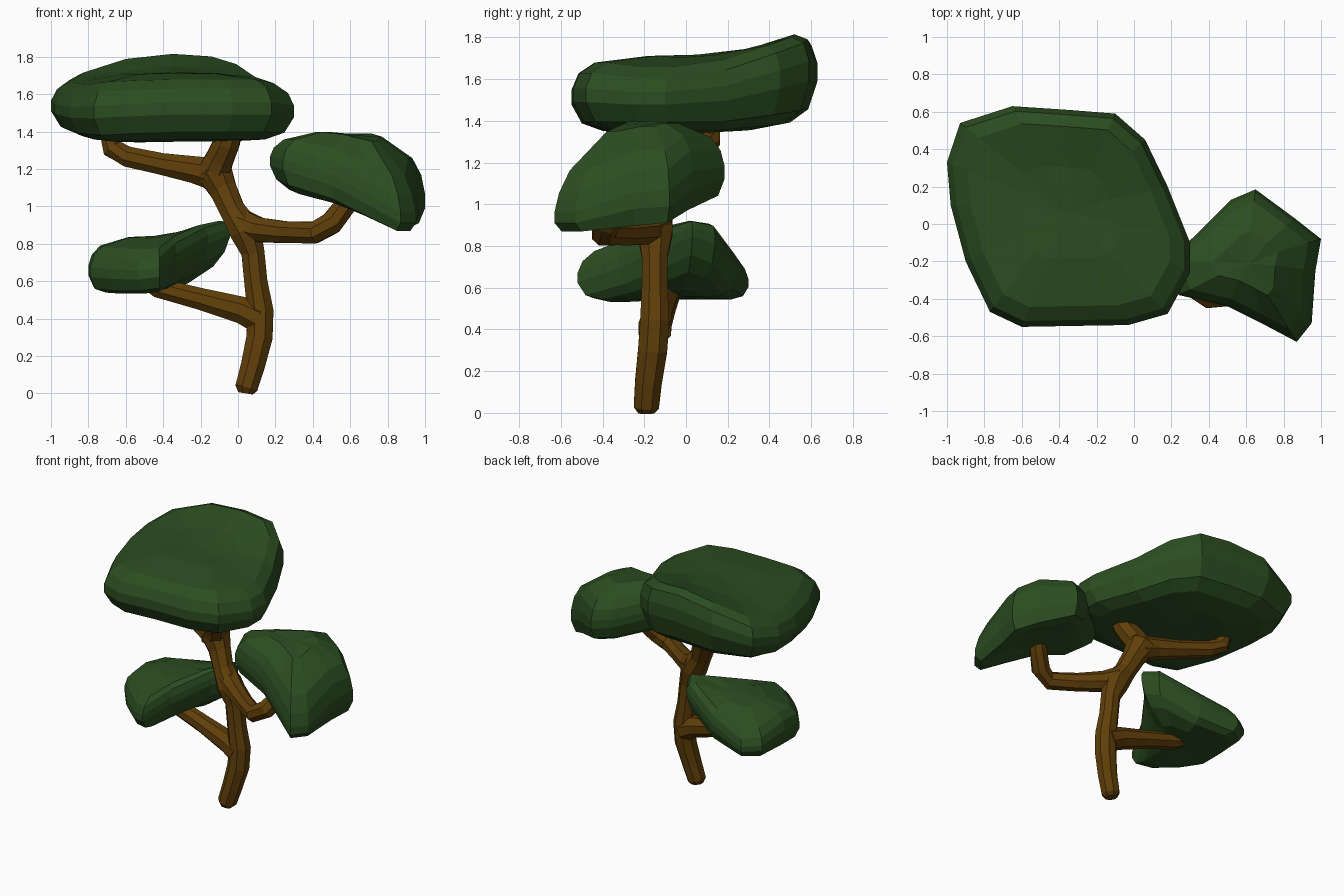
import bpy, bmesh, math
from mathutils import Vector


def material(name, rgb):
    m = bpy.data.materials.new(name)
    m.diffuse_color = (*rgb, 1)
    return m


bark = material("brown bark", (0.118, 0.05, 0.003))
leaf = material("dark green foliage", (0.024, 0.075, 0.015))


def loft(name, rings, mat):
    """Skin a list of closed rings of equal length and cap both ends."""
    bm = bmesh.new()
    loops = [[bm.verts.new(p) for p in r] for r in rings]
    n = len(loops[0])
    for a, b in zip(loops, loops[1:]):
        for i in range(n):
            j = (i + 1) % n
            bm.faces.new((a[i], a[j], b[j], b[i]))
    for ring in (loops[0], loops[-1]):
        c = bm.verts.new(sum((v.co for v in ring), Vector()) / n)
        for i in range(n):
            bm.faces.new((ring[i], ring[(i + 1) % n], c))
    bmesh.ops.recalc_face_normals(bm, faces=bm.faces[:])
    me = bpy.data.meshes.new(name)
    bm.to_mesh(me)
    bm.free()
    me.materials.append(mat)
    ob = bpy.data.objects.new(name, me)
    bpy.context.collection.objects.link(ob)
    return ob


def limb(name, path, sides=8):
    """Eight-sided tube along points (x, y, z, radius)."""
    pts = [Vector(p[:3]) for p in path]
    rings = []
    for k, p in enumerate(pts):
        t = (pts[min(k + 1, len(pts) - 1)] - pts[max(k - 1, 0)]).normalized()
        u = t.cross(Vector((0, 1, 0))).normalized()
        v = t.cross(u)
        r = path[k][3] * 1.05
        rings.append([p + r * (math.cos(a) * u + math.sin(a) * v)
                      for a in (math.tau * (i + 0.5) / sides for i in range(sides))])
    return loft(name, rings, bark)


def foliage(name, centre, rim):
    """Faceted cushion: rim points and centre are (x, y, low z, high z)."""
    profile = [(0.42, 0), (0.76, 0), (0.92, 0.1), (1, 0.4), (1, 0.62),
               (0.95, 0.85), (0.83, 0.98), (0.42, 1)]
    rings = []
    for s, h in profile:
        ring = []
        for p in rim:
            x, y = (centre[i] + (p[i] - centre[i]) * s for i in (0, 1))
            lo, hi = (centre[i] + (p[i] - centre[i]) * s * s for i in (2, 3))
            ring.append((x, y, lo + (hi - lo) * h))
        rings.append(ring)
    return loft(name, rings, leaf)


# Curving trunk and its four branches
limb("trunk", [(0.04, -0.19, 0.0, 0.04), (0.045, -0.19, 0.03, 0.062), (0.08, -0.18, 0.15, 0.066),
               (0.115, -0.16, 0.3, 0.072), (0.12, -0.15, 0.44, 0.072), (0.095, -0.15, 0.6, 0.064),
               (0.08, -0.15, 0.75, 0.064), (0.04, -0.15, 0.87, 0.088), (-0.03, -0.13, 0.98, 0.07),
               (-0.08, -0.1, 1.09, 0.076), (-0.13, -0.08, 1.19, 0.1), (-0.15, -0.08, 1.25, 0.06)])
limb("lower_left_branch", [(0.11, -0.15, 0.4, 0.08), (0.02, -0.14, 0.445, 0.074),
                           (-0.2, -0.11, 0.505, 0.06), (-0.43, -0.085, 0.565, 0.054),
                           (-0.51, -0.08, 0.61, 0.04)])
limb("right_branch", [(0.02, -0.14, 0.9, 0.085), (0.11, -0.19, 0.875, 0.068),
                      (0.25, -0.29, 0.862, 0.06), (0.41, -0.395, 0.86, 0.06),
                      (0.5, -0.38, 0.91, 0.062), (0.57, -0.32, 1.0, 0.058), (0.63, -0.26, 1.1, 0.05)])
limb("upper_left_branch", [(-0.12, -0.08, 1.17, 0.09), (-0.23, -0.05, 1.195, 0.074),
                           (-0.4, 0.01, 1.225, 0.06), (-0.59, 0.08, 1.265, 0.056),
                           (-0.67, 0.11, 1.31, 0.057), (-0.7, 0.12, 1.42, 0.045)])
limb("upper_right_branch", [(-0.14, -0.08, 1.16, 0.09), (-0.1, -0.12, 1.25, 0.078),
                            (-0.06, -0.17, 1.34, 0.072), (-0.03, -0.2, 1.44, 0.06)])

# Large crown, highest at the back
foliage("top_foliage", (-0.35, 0.08, 1.34, 1.72), [
    (-1.0, 0.33, 1.41, 1.66), (-0.93, 0.54, 1.43, 1.72), (-0.65, 0.63, 1.43, 1.83),
    (-0.35, 0.61, 1.43, 1.87), (-0.1, 0.59, 1.42, 1.85), (0.06, 0.45, 1.4, 1.79),
    (0.18, 0.2, 1.37, 1.69), (0.3, -0.1, 1.37, 1.64), (0.3, -0.26, 1.37, 1.64),
    (0.18, -0.48, 1.37, 1.67), (-0.03, -0.54, 1.37, 1.67), (-0.33, -0.545, 1.37, 1.67),
    (-0.6, -0.55, 1.36, 1.66), (-0.77, -0.47, 1.35, 1.65), (-0.9, -0.2, 1.37, 1.63),
    (-0.98, 0.1, 1.4, 1.64)])

# Right cushion, drooping towards its outer edge
foliage("right_foliage", (0.6, -0.2, 1.02, 1.41), [
    (0.17, -0.2, 1.14, 1.34), (0.24, -0.38, 1.1, 1.34), (0.5, -0.44, 1.01, 1.27),
    (0.7, -0.54, 0.9, 1.16), (0.87, -0.63, 0.81, 1.06), (0.95, -0.53, 0.81, 1.06),
    (0.97, -0.25, 0.83, 1.2), (1.0, -0.08, 0.85, 1.2), (0.86, 0.03, 0.92, 1.3),
    (0.65, 0.185, 1.01, 1.29), (0.52, 0.13, 1.04, 1.3), (0.33, -0.06, 1.1, 1.34)])

# Lower left cushion, rising towards the trunk
foliage("lower_left_foliage", (-0.43, -0.04, 0.55, 0.85), [
    (-0.04, 0.03, 0.77, 0.96), (-0.1, 0.14, 0.72, 0.94), (-0.38, 0.24, 0.58, 0.8),
    (-0.66, 0.3, 0.54, 0.7), (-0.78, 0.22, 0.54, 0.72), (-0.8, -0.02, 0.54, 0.77),
    (-0.79, -0.2, 0.53, 0.76), (-0.68, -0.34, 0.52, 0.75), (-0.53, -0.47, 0.52, 0.74),
    (-0.42, -0.52, 0.54, 0.75), (-0.33, -0.32, 0.6, 0.84), (-0.16, -0.08, 0.71, 0.93)])
